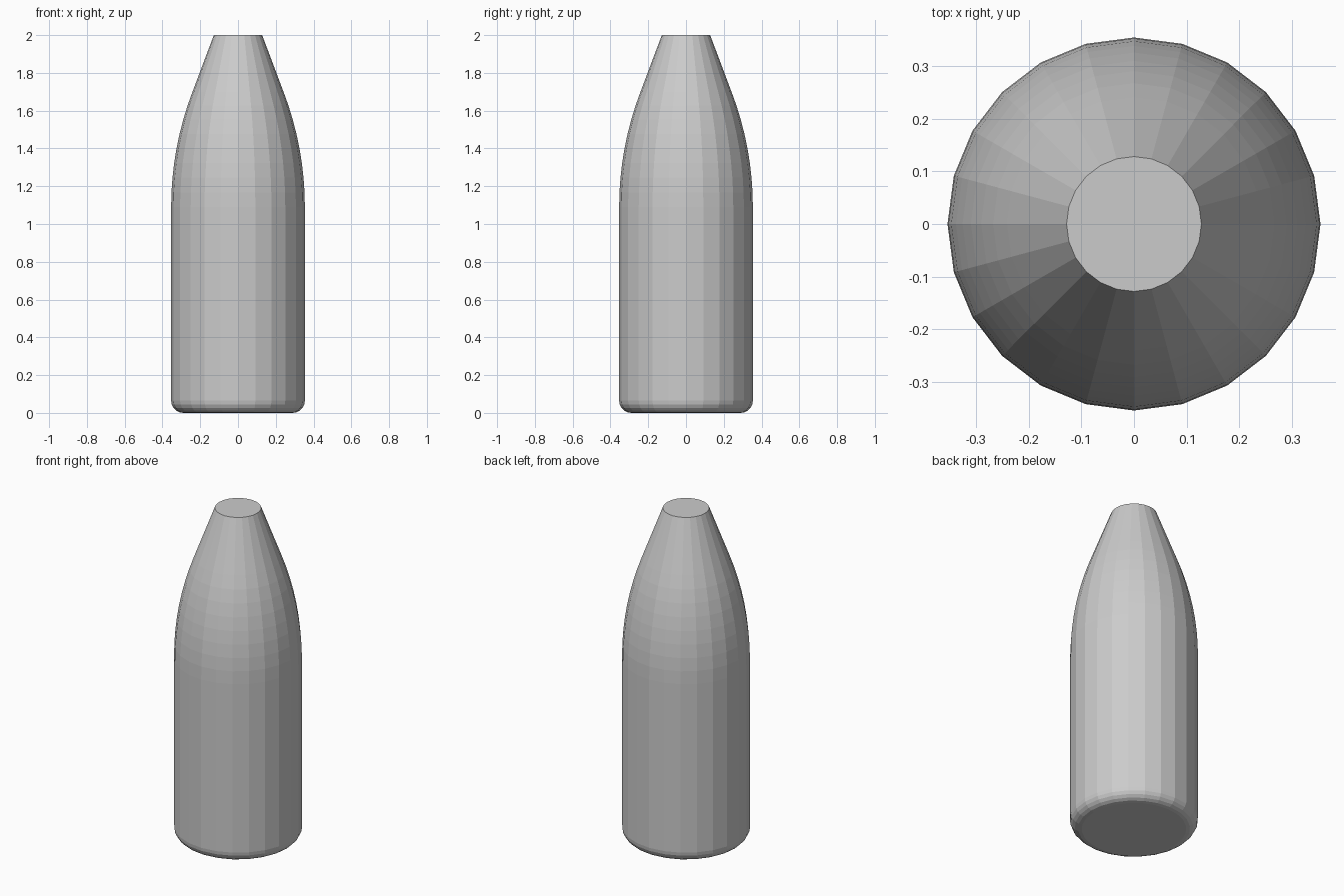
import bpy, bmesh
from math import sin, cos, pi, radians

if "Cube" in bpy.data.objects:
    bpy.data.objects.remove(bpy.data.objects["Cube"])

SIDES = 24
R_BODY, R_TOP, R_FOOT = 0.354, 0.128, 0.065

# Profile (radius, height): rounded foot, straight body, curved shoulder, conical neck
profile = []
for i in range(6):
    a = pi / 2 * i / 5
    profile.append((R_BODY - R_FOOT + R_FOOT * sin(a), R_FOOT - R_FOOT * cos(a)))
tilt, z0, z1 = radians(21), 1.09, 1.70
big = (z1 - z0) / sin(tilt)
for i in range(9):
    a = tilt * i / 8
    profile.append((R_BODY - big * (1 - cos(a)), z0 + big * sin(a)))
profile.append((R_TOP, 2.0))

# Bottle body: stack the rings, bridge them and cap both ends
bm = bmesh.new()
rings = [[bm.verts.new((r * cos(2 * pi * k / SIDES), r * sin(2 * pi * k / SIDES), z))
          for k in range(SIDES)] for r, z in profile]
for low, high in zip(rings, rings[1:]):
    for k in range(SIDES):
        n = (k + 1) % SIDES
        bm.faces.new((low[k], low[n], high[n], high[k]))
bm.faces.new(rings[0][::-1])
bm.faces.new(rings[-1])

mesh = bpy.data.meshes.new("bottle")
bm.to_mesh(mesh)
bm.free()
bottle = bpy.data.objects.new("bottle", mesh)
bpy.context.collection.objects.link(bottle)
